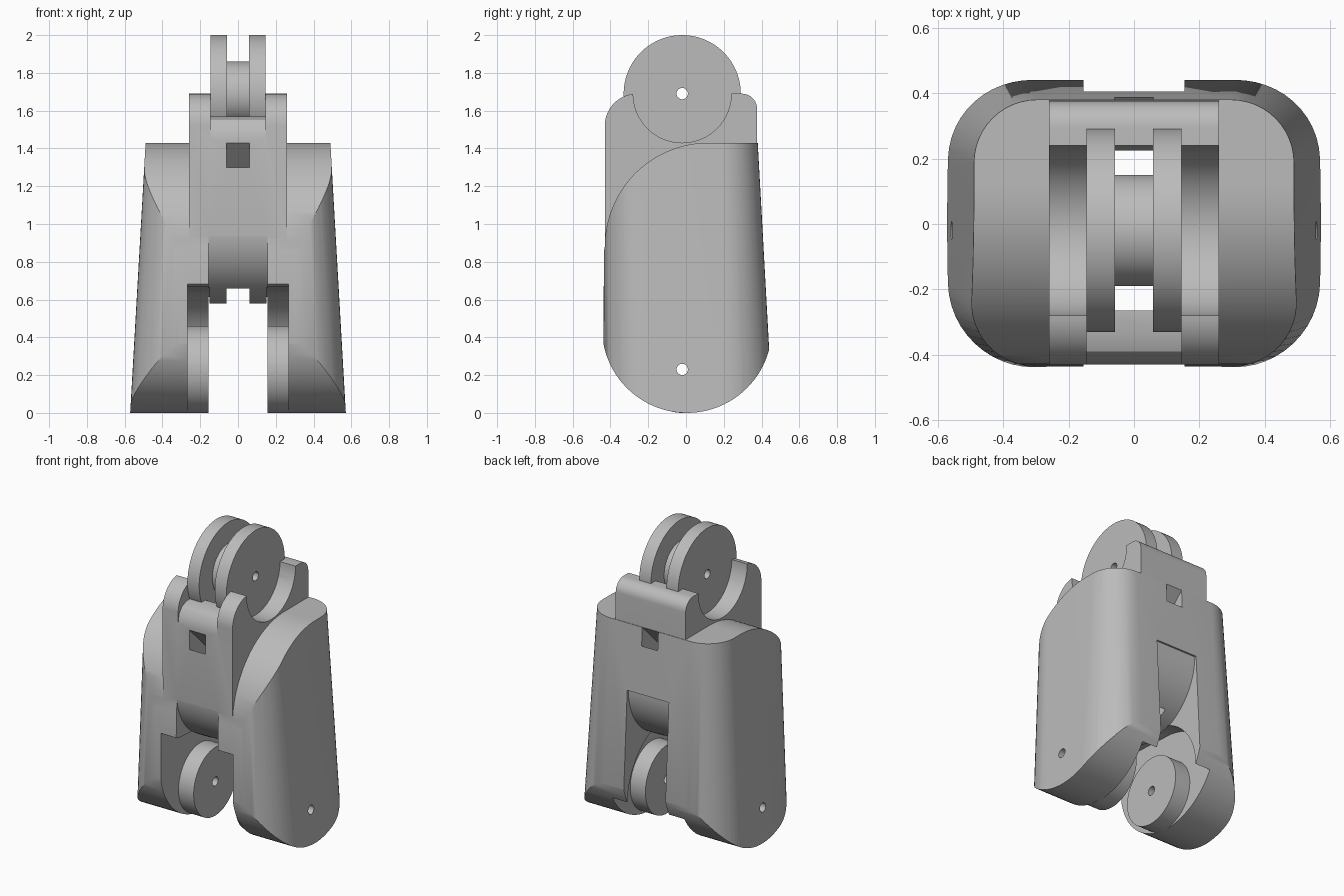
import bpy, bmesh
from math import sin, cos, pi, radians

if "Cube" in bpy.data.objects:
    bpy.data.objects.remove(bpy.data.objects["Cube"])

grey = bpy.data.materials.new("plain grey")
grey.use_nodes = True
grey.diffuse_color = (0.5, 0.5, 0.5, 1)
grey.node_tree.nodes["Principled BSDF"].inputs["Base Color"].default_value = (0.5, 0.5, 0.5, 1)

AXIS = -0.02            # y of both hinge pins
TOP, LOW = 1.69, 0.23   # heights of the hinge pins


def arc(cy, cz, r, a0, a1, n=32):
    return [(cy + r * cos(radians(a0 + (a1 - a0) * i / n)),
             cz + r * sin(radians(a0 + (a1 - a0) * i / n))) for i in range(n + 1)]


def prism(name, rings):
    """Solid through two matching rings of points."""
    bm = bmesh.new()
    a, b = [[bm.verts.new(p) for p in ring] for ring in rings]
    bm.faces.new(a)
    bm.faces.new(b)
    for i in range(len(a)):
        j = (i + 1) % len(a)
        bm.faces.new((a[i], a[j], b[j], b[i]))
    bmesh.ops.recalc_face_normals(bm, faces=bm.faces)
    mesh = bpy.data.meshes.new(name)
    bm.to_mesh(mesh)
    bm.free()
    mesh.materials.append(grey)
    ob = bpy.data.objects.new(name, mesh)
    bpy.context.scene.collection.objects.link(ob)
    return ob


def extrude(name, profile, x0, x1):
    return prism(name, [[(x, y, z) for y, z in profile] for x in (x0, x1)])


def disc(name, z, r, x0, x1, n=64):
    return extrude(name, arc(AXIS, z, r, 0, 360, n)[:-1], x0, x1)


def boolean(ob, tool, op="DIFFERENCE"):
    mod = ob.modifiers.new(op, "BOOLEAN")
    mod.operation, mod.object, mod.solver = op, tool, "EXACT"
    deps = bpy.context.evaluated_depsgraph_get()
    mesh = bpy.data.meshes.new_from_object(ob.evaluated_get(deps))
    ob.modifiers.clear()
    ob.data = mesh
    bpy.data.objects.remove(tool)


def plan(z, w, y0, y1, r):
    """Rounded rectangle seen from above."""
    corners = ((w - r, y1 - r, 0), (r - w, y1 - r, 90), (r - w, y0 + r, 180), (w - r, y0 + r, 270))
    return [(x, y, z) for cx, cy, a in corners for x, y in arc(cx, cy, r, a, a + 90, 12)]


# Tapered outer shell, trimmed to the side outline of the pods
housing = prism("housing", [plan(-0.02, 0.572, -0.44, 0.46, 0.26),
                            plan(1.5, 0.485, -0.43, 0.376, 0.19)])
side = (arc(0.005, 0.45, 0.45, -180, 0, 48) + [(0.6, 0.45), (0.6, 1.43)]
        + arc(0.12, 0.88, 0.55, 90, 180, 32) + [(-0.445, 0.8)])
boolean(housing, extrude("pod_outline", side, -0.8, 0.8), "INTERSECT")

# Taller centre block with rounded shoulders
block = ([(-0.428, 0.75), (0.4, 0.75), (0.376, 1.45)] + arc(0.296, 1.61, 0.08, 0, 90, 10)
         + arc(-0.26, 1.52, 0.17, 90, 180, 16))
boolean(housing, extrude("centre_block", block, -0.26, 0.26), "UNION")

# Upper socket, front lip and vertical channel
boolean(housing, disc("socket_cut", TOP, 0.26, -0.4, 0.4))
lip = [(-0.6, 1.45), (-0.43, 1.45), (-0.42, 1.51), (-0.39, 1.55), (-0.34, 1.57),
       (-0.2, 1.57), (-0.2, 1.9), (-0.6, 1.9)]
boolean(housing, extrude("lip_cut", lip, -0.145, 0.145))
channel = [(-0.265, 0.3), (0.225, 0.3), (0.225, 1.9), (-0.265, 1.9)]
boolean(housing, extrude("channel_cut", channel, -0.06, 0.06))

# Open gap under the round belly of the block
belly = [(-0.6, -0.3), (0.6, -0.3), (0.6, 0.99)] + arc(AXIS, 0.99, 0.412, 0, -180, 48) + [(-0.6, 0.99)]
boolean(housing, extrude("gap_cut", belly, -0.155, 0.155))

# Pocket beside each lower disc
pocket = (arc(AXIS, LOW, 0.42, -90, 90, 40) + arc(-0.4, 0.73, 0.06, -90, -180, 8)
          + [(-0.6, 0.73), (-0.6, -0.3), (AXIS, -0.3)])
for s in (-1, 1):
    boolean(housing, extrude("pocket_cut", pocket, s * 0.15, s * 0.268))

# Slanted square windows, front and back
for y, s in ((-0.43, 1), (0.38, -1)):
    tunnel = [(y - s * 0.08, 1.38), (y - s * 0.08, 1.51), (y + s * 0.22, 1.21), (y + s * 0.22, 1.08)]
    boolean(housing, extrude("window_cut", tunnel, -0.06, 0.06))

# Hinge discs and hub
parts = [housing, disc("upper_hub", TOP, 0.17, -0.07, 0.07)]
for s, word in ((1, "left"), (-1, "right")):
    parts.append(disc("upper_disc_" + word, TOP, 0.31, s * 0.058, s * 0.145, 96))
    parts.append(disc("lower_disc_" + word, LOW, 0.23, s * 0.155, s * 0.275, 80))

# Pin holes, then shading
for ob in parts:
    if "upper" not in ob.name:
        boolean(ob, disc("low_pin", LOW, 0.03, -0.8, 0.8, 24))
    else:
        boolean(ob, disc("top_pin", TOP, 0.03, -0.8, 0.8, 24))
bpy.ops.object.select_all(action="DESELECT")
for ob in parts:
    ob.select_set(True)
bpy.context.view_layer.objects.active = housing
bpy.ops.object.shade_smooth_by_angle(angle=radians(30))
